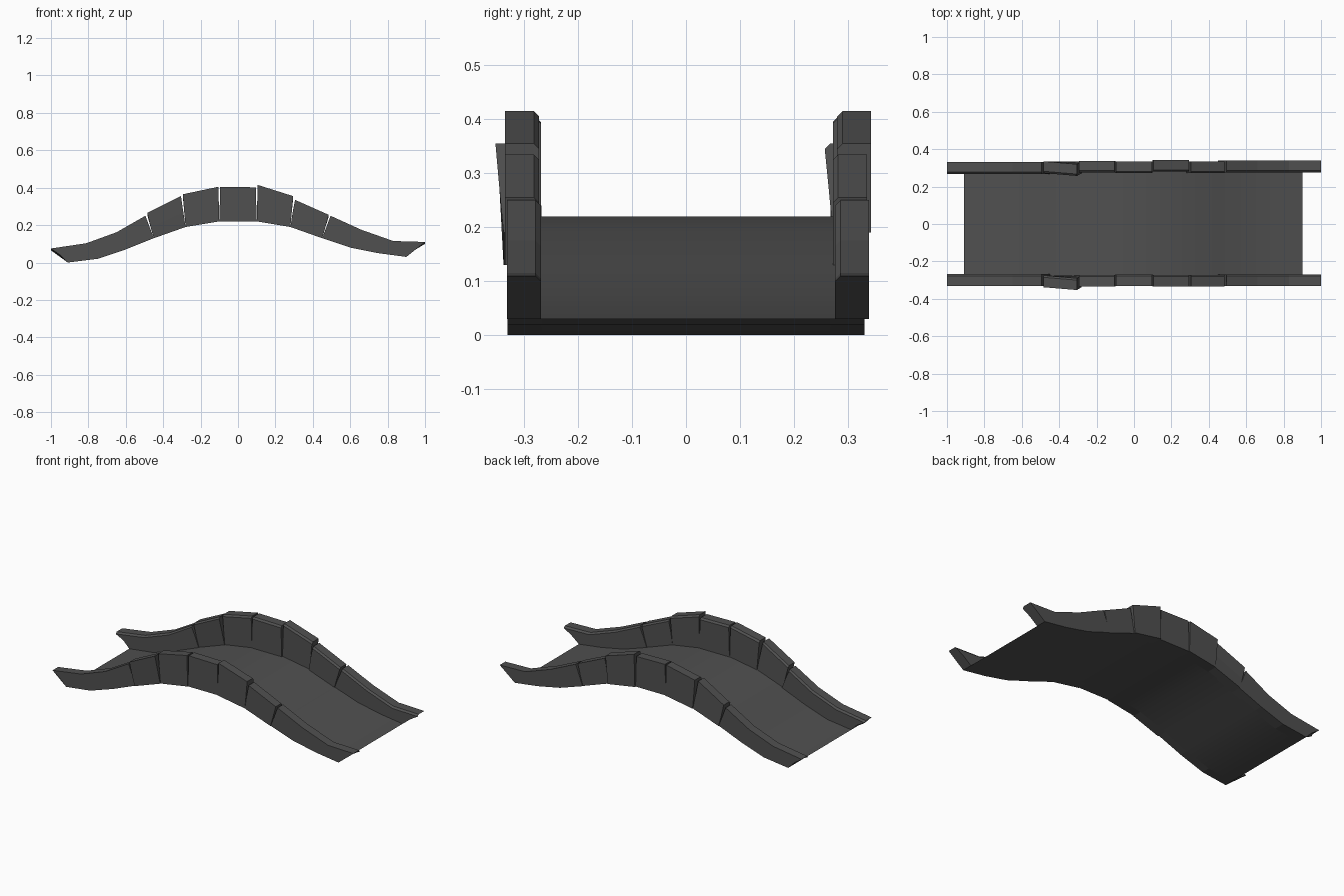
import bpy
import bmesh
from mathutils import Vector

cube = bpy.data.objects.get("Cube")
if cube:
    bpy.data.objects.remove(cube, do_unlink=True)

stone = bpy.data.materials.new("dark grey stone")
stone.use_nodes = True
GREY = (0.08, 0.08, 0.08, 1)
stone.diffuse_color = GREY
stone.node_tree.nodes["Principled BSDF"].inputs["Base Color"].default_value = GREY

# Arch stations along x: bottom, middle and top edge of the parapet
BOTTOM = [(-.91, 0), (-.75, .02), (-.6, .07), (-.45, .13), (-.28, .19), (-.1, .22),
          (.1, .22), (.28, .19), (.45, .13), (.6, .08), (.75, .05), (.9, .03)]
MIDDLE = [(-.95, .04), (-.78, .065), (-.63, .12), (-.47, .19), (-.29, .27), (-.1, .31),
          (.1, .31), (.29, .27), (.47, .19), (.62, .13), (.79, .08), (.95, .07)]
TOP = [(-1, .075), (-.81, .105), (-.65, .165), (-.49, .255), (-.3, .36), (-.1, .405),
       (.1, .405), (.3, .35), (.49, .25), (.66, .175), (.83, .115), (1, .11)]


def make_object(name, bm, smooth=False):
    bmesh.ops.recalc_face_normals(bm, faces=bm.faces)
    mesh = bpy.data.meshes.new(name)
    bm.to_mesh(mesh)
    bm.free()
    mesh.materials.append(stone)
    for poly in mesh.polygons:
        poly.use_smooth = smooth
    obj = bpy.data.objects.new(name, mesh)
    bpy.context.collection.objects.link(obj)
    return obj


def loft(name, rings):
    """Skin closed rings of points and cap both ends."""
    bm = bmesh.new()
    rows = [[bm.verts.new(p) for p in ring] for ring in rings]
    n = len(rows[0])
    for a, b in zip(rows, rows[1:]):
        for i in range(n):
            j = (i + 1) % n
            bm.faces.new((a[i], a[j], b[j], b[i]))
    bm.faces.new(rows[0])
    bm.faces.new(rows[-1])
    return make_object(name, bm)


def section(i, side, pull, lift, shift, lean):
    """Parapet cross-section; pull opens the joint towards the top."""
    inner, outer = side * .272 + shift, side * .335 + shift
    bx, bz = BOTTOM[i]
    mx, mz = MIDDLE[i]
    tx, tz = TOP[i]
    mx += pull / 2
    tx += pull
    tz += lift
    soft = side * .01
    return [Vector(p) for p in (
        (bx, inner, bz), (bx, outer, bz), (mx, outer + lean / 2, mz),
        (tx, outer + lean, tz), (tx, inner + soft + lean, tz),
        (tx, inner + lean, tz - .01), (mx, inner + lean / 2, mz))]


# Parapet blocks: first station, last station, lift at each end
BLOCKS = [("left_ramp", 0, 3, 0, -.005), ("left_lower", 3, 4, .01, -.005),
          ("left_upper", 4, 5, .005, 0), ("crown", 5, 6, 0, -.003),
          ("right_upper", 6, 7, .01, .005), ("right_lower", 7, 8, -.015, .005),
          ("right_ramp", 8, 11, 0, 0)]
# Small sideways offsets of each block, front wall then back wall
SHIFTS = {-1: (.004, -.003, 0, .003, 0, 0, .003),
          1: (-.004, 0, .003, 0, .008, 0, .004)}

for side, wall in ((-1, "front"), (1, "back")):
    for (name, first, last, lift_a, lift_b), shift in zip(BLOCKS, SHIFTS[side]):
        rings = []
        for i in range(first, last + 1):
            t = (i - first) / (last - first)
            pull = 0
            if i == first and first > 0:
                pull = .005
            if i == last and last < len(TOP) - 1:
                pull = -.005
            lift = lift_a + (lift_b - lift_a) * t
            lean = -.015 * t if name == "left_lower" else 0
            rings.append(section(i, side, pull, lift, shift, lean))
        loft(f"{wall}_parapet_{name}", rings)

# Curved walkway sheet between the parapets
bm = bmesh.new()
edges = [[bm.verts.new((x, y, z)) for x, z in BOTTOM] for y in (-.28, .28)]
for i in range(len(BOTTOM) - 1):
    bm.faces.new((edges[0][i], edges[0][i + 1], edges[1][i + 1], edges[1][i]))
make_object("walkway", bm, smooth=True)
